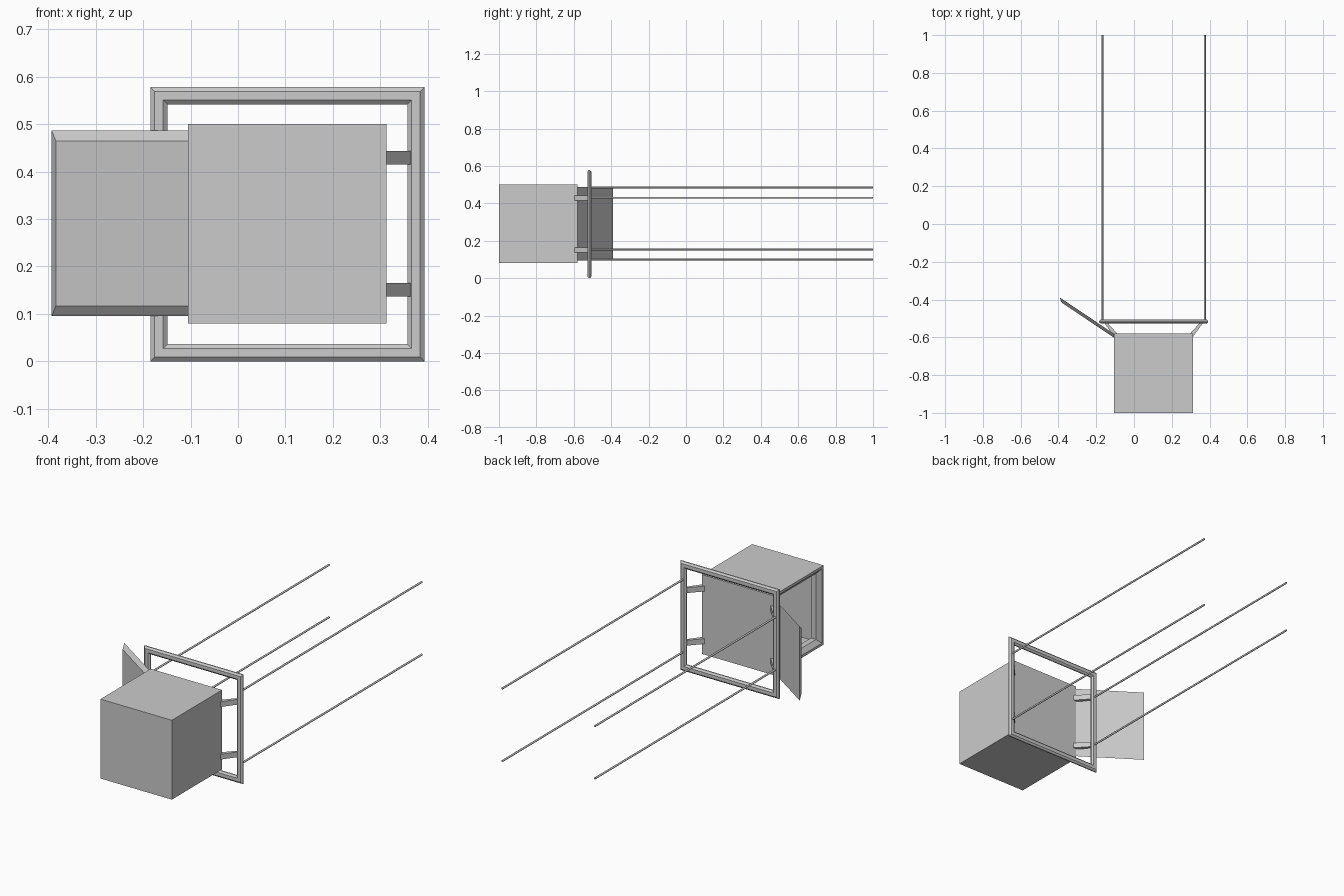
import bpy, bmesh
from mathutils import Vector

if "Cube" in bpy.data.objects:
    bpy.data.objects.remove(bpy.data.objects["Cube"])

CX, CZ = 0.104, 0.29          # shared centre of box and frame


def finish(name, bm):
    bmesh.ops.recalc_face_normals(bm, faces=bm.faces)
    me = bpy.data.meshes.new(name)
    bm.to_mesh(me)
    bm.free()
    ob = bpy.data.objects.new(name, me)
    bpy.context.collection.objects.link(ob)
    return ob


def square_loft(name, origin, axis, stations, closed=False):
    """Squares of half size h at distance d along a horizontal axis, skinned."""
    n = Vector(axis).normalized()
    z = Vector((0, 0, 1))
    u = z.cross(n)
    o = Vector(origin)
    bm = bmesh.new()
    rings = [[bm.verts.new(o + n * d + u * (a * h) + z * (b * h))
              for a, b in ((-1, -1), (1, -1), (1, 1), (-1, 1))] for d, h in stations]
    pairs = list(zip(rings, rings[1:]))
    if closed:
        pairs.append((rings[-1], rings[0]))
    else:
        bm.faces.new(rings[0])
        bm.faces.new(rings[-1])
    for r, s in pairs:
        for i in range(4):
            j = (i + 1) % 4
            bm.faces.new((r[i], r[j], s[j], s[i]))
    return finish(name, bm)


def prism(name, outline, z0, z1):
    bm = bmesh.new()
    f = bm.faces.new([bm.verts.new((x, y, z0)) for x, y in outline])
    ext = bmesh.ops.extrude_face_region(bm, geom=[f])["geom"]
    bmesh.ops.translate(bm, vec=(0, 0, z1 - z0),
                        verts=[v for v in ext if isinstance(v, bmesh.types.BMVert)])
    return finish(name, bm)


# Hollow box, open on the left with a chamfered door seat
square_loft("box_body", (CX, -0.79, CZ), (-1, 0, 0),
            [(-0.209, 0.21), (0.209, 0.21), (0.209, 0.197), (0.19, 0.174),
             (0.16, 0.174), (0.16, 0.197), (-0.196, 0.197)])

# Open door with bevelled edges, swung towards the back
u = Vector((-0.83, 0.556, 0)).normalized()
tip = Vector((-0.393, -0.389, 0.291))
square_loft("door", tip - u * 0.196, (0.556, 0.83, 0), [(-0.017, 0.174), (0, 0.196)])

# Bolt keepers on the door seat
for z in (0.20, 0.385):
    prism("bolt_keeper", [(-0.099, -0.983), (-0.092, -0.974), (-0.089, -0.977),
                          (-0.096, -0.986)], z - 0.014, z + 0.014)

# Square frame with a chamfered section
square_loft("mounting_frame", (CX, -0.5165, 0.289), (0, 1, 0),
            [(-0.011, 0.262), (-0.011, 0.280), (-0.003, 0.289), (0.003, 0.289),
             (0.011, 0.280), (0.011, 0.262), (0.003, 0.253), (-0.003, 0.253)], True)

# Slanted brackets joining box and frame
for side in (-1, 1):
    for z in (0.151, 0.429):
        prism("bracket", [(CX + side * x, y) for x, y in
                          ((0.190, -0.583), (0.251, -0.516), (0.267, -0.516), (0.2095, -0.595))],
              z - 0.014, z + 0.014)

# Long thin rods reaching back from the frame
for x, heights in ((-0.167, (0.153, 0.43)), (0.375, (0.1, 0.484))):
    for z in heights:
        bpy.ops.mesh.primitive_cylinder_add(vertices=12, radius=0.005, depth=1.515,
                                            location=(x, 0.2425, z), rotation=(1.570796, 0, 0))
        bpy.context.object.name = "rod"
        bpy.ops.object.shade_smooth_by_angle()
